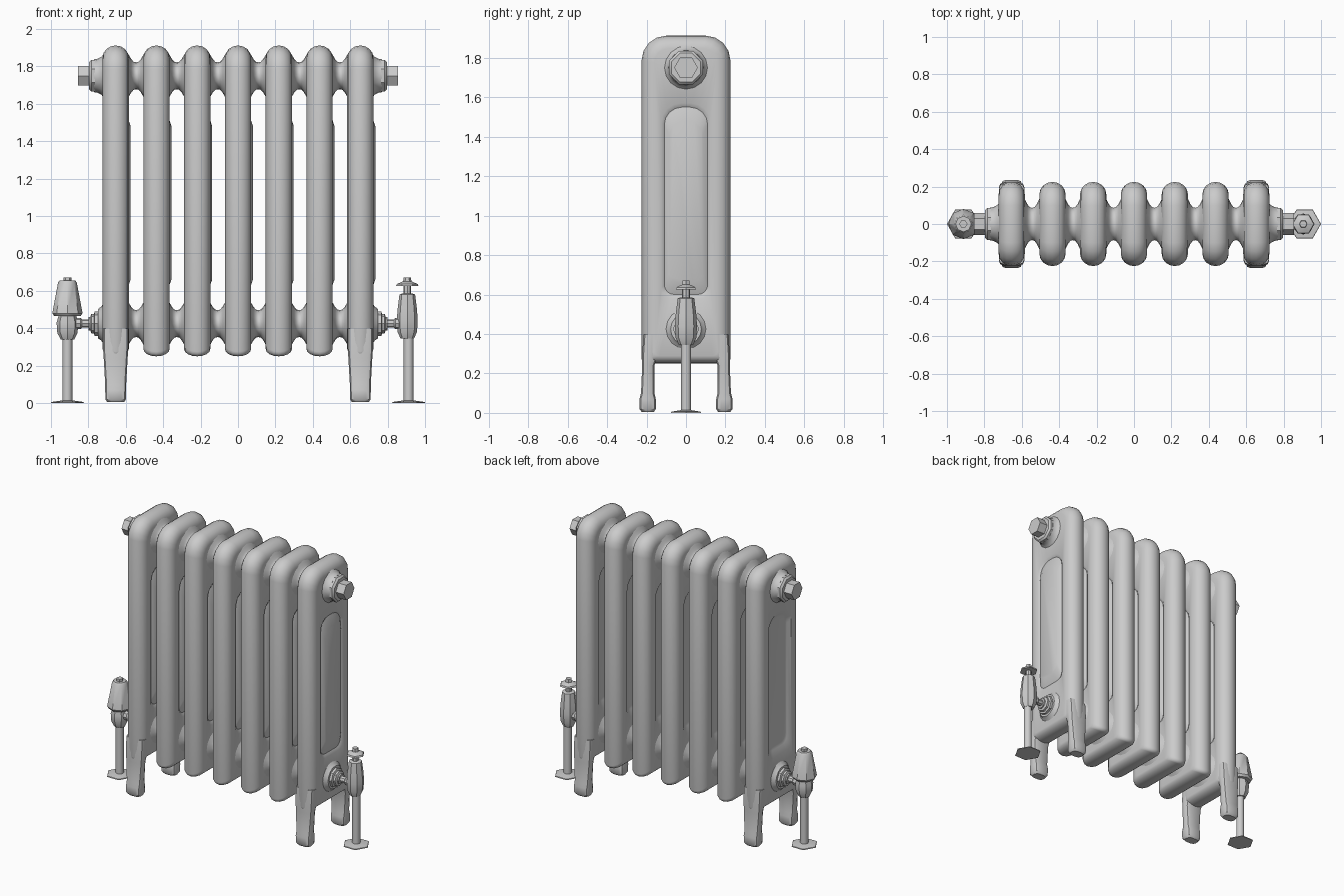
import bpy, bmesh
from math import sin, cos, pi, radians
from mathutils import Matrix, Vector

cube = bpy.data.objects.get("Cube")
if cube:
    bpy.data.objects.remove(cube)

paint = bpy.data.materials.new("grey_paint")
paint.use_nodes = True
paint.diffuse_color = (0.6, 0.6, 0.6, 1)
paint.node_tree.nodes["Principled BSDF"].inputs["Base Color"].default_value = (0.6, 0.6, 0.6, 1)

PITCH, HALF, TOP_HUB, LOW_HUB = 0.218, 0.07, 1.75, 0.425
made = []


def loft_mesh(name, rings):
    """Skin equal-length rings of points and cap both ends."""
    bm = bmesh.new()
    loops = [[bm.verts.new(p) for p in ring] for ring in rings]
    for a, b in zip(loops, loops[1:]):
        for i in range(len(a)):
            j = (i + 1) % len(a)
            bm.faces.new((a[i], a[j], b[j], b[i]))
    bm.faces.new(loops[0][::-1])
    bm.faces.new(loops[-1])
    bmesh.ops.recalc_face_normals(bm, faces=bm.faces)
    mesh = bpy.data.meshes.new(name)
    bm.to_mesh(mesh)
    bm.free()
    mesh.materials.append(paint)
    return mesh


def place(name, mesh, loc=(0, 0, 0)):
    ob = bpy.data.objects.new(name, mesh)
    ob.location = loc
    bpy.context.collection.objects.link(ob)
    made.append(ob)
    return ob


def rounded(u0, u1, v0, v1, r_low, r_high, steps=4):
    """Rounded rectangle in two axes with separate lower and upper radii."""
    pts = []
    corners = ((u1, v1, r_high, 0), (u0, v1, r_high, 1), (u0, v0, r_low, 2), (u1, v0, r_low, 3))
    for u, v, r, quarter in corners:
        cu = u - r if u == u1 else u + r
        cv = v - r if v == v1 else v + r
        for k in range(steps + 1):
            a = (quarter + k / steps) * pi / 2
            pts.append((cu + r * cos(a), cv + r * sin(a)))
    return pts


def lathe(name, profile, loc, sides=8, axis="Z", flip=1, y_scale=1, turn=0):
    """Turn a (radius, height) profile about an axis."""
    rings = []
    for r, h in profile:
        ring = []
        for i in range(sides):
            a = 2 * pi * i / sides + turn
            c, s = r * cos(a), r * sin(a)
            ring.append((c, s, h) if axis == "Z" else (h * flip, c * y_scale, s))
        rings.append(ring)
    return place(name, loft_mesh(name, rings), loc)


# Radiator section: rounded rim, sunken panel on one side, raised on the other
def section_ring(x, w, z0, z1, r0, r1):
    return [(x, y, z) for y, z in rounded(-w, w, z0, z1, r0, r1)]


rings = [section_ring(-0.045, 0.095, 0.64, 1.52, 0.05, 0.085),
         section_ring(-0.05, 0.105, 0.62, 1.54, 0.05, 0.09),
         section_ring(-HALF, 0.125, 0.58, 1.57, 0.05, 0.10)]
for k in range(-4, 5):
    a = k / 4 * pi / 2
    d = 0.065 * (1 - cos(a))
    rings.append(section_ring(HALF * sin(a), 0.225 - d, 0.25 + 0.6 * d, 1.912 - d,
                              0.025, 0.125 - d * 0.8))
rings += [section_ring(HALF, 0.125, 0.58, 1.57, 0.05, 0.10),
          section_ring(0.058, 0.11, 0.60, 1.55, 0.05, 0.09),
          section_ring(0.08, 0.085, 0.66, 1.48, 0.05, 0.07)]
section = loft_mesh("section", rings)
for i in range(7):
    place(f"section_{i + 1}", section, ((i - 3) * PITCH, 0, 0))

# Waisted hubs joining neighbouring sections
gap = PITCH / 2 - HALF
half_hub = [(0.125, -gap - 0.008), (0.105, -gap + 0.004), (0.088, -gap + 0.014), (0.075, -gap + 0.026)]
hub = half_hub + [(0.072, 0)] + [(r, -h) for r, h in reversed(half_hub)]
for i in range(6):
    for label, z in (("upper", TOP_HUB), ("lower", LOW_HUB)):
        lathe(f"{label}_hub_{i + 1}", hub, ((i - 2.5) * PITCH, 0, z), 16, "X", 1, 1.2)

# Legs under both end sections
for side, sx in (("left", 1), ("right", -1)):
    for end, sy in (("front", -1), ("back", 1)):
        leg = []
        for z, hx, y0, y1 in ((0.005, 0.045, 0.162, 0.225), (0.02, 0.055, 0.153, 0.236),
                              (0.07, 0.056, 0.153, 0.236), (0.10, 0.056, 0.16, 0.228),
                              (0.24, 0.064, 0.16, 0.222), (0.30, 0.068, 0.14, 0.222),
                              (0.40, 0.068, 0.12, 0.215)):
            leg.append([(x, y * sy, z) for x, y in rounded(-hx, hx, y0, y1, 0.025, 0.025, 2)])
        place(f"{side}_{end}_leg", loft_mesh("leg", leg), (sx * 3 * PITCH, 0, 0))

# End bosses, plugs and valves
for side, sx in (("left", 1), ("right", -1)):
    face = sx * (3 * PITCH + HALF)
    lathe(f"{side}_upper_boss", [(0.12, -0.01), (0.10, 0.008), (0.09, 0.03), (0.088, 0.045)],
          (face, 0, TOP_HUB), 16, "X", sx)
    lathe(f"{side}_collar", [(0.092, 0.04), (0.092, 0.06), (0.08, 0.072)],
          (face, 0, TOP_HUB), 8, "X", sx, 1, pi / 8)
    lathe(f"{side}_plug", [(0.06, 0.06), (0.06, 0.132)], (face, 0, TOP_HUB), 6, "X", sx)
    lathe(f"{side}_lower_boss", [(0.115, -0.01), (0.09, 0.008), (0.078, 0.025)],
          (face, 0, LOW_HUB), 16, "X", sx)
    lathe(f"{side}_lower_collar", [(0.066, 0.015), (0.066, 0.042), (0.052, 0.046),
                                   (0.052, 0.06), (0.036, 0.066), (0.036, 0.075)],
          (face, 0, LOW_HUB), 8, "X", sx)
    lathe(f"{side}_valve_inlet", [(0.022, 0.06), (0.022, 0.11), (0.03, 0.118), (0.03, 0.18)],
          (face, 0, LOW_HUB), 8, "X", sx)
    vx = sx * 0.912
    lathe(f"{side}_floor_plate", [(0.088, 0), (0.086, 0.006), (0.03, 0.014)], (vx, 0, 0), 6,
          turn=0 if sx > 0 else pi)
    lathe(f"{side}_pipe", [(0.026, 0.005), (0.026, 0.36)], (vx, 0, 0), 12)

lathe("right_valve_body", [(0.036, 0.34), (0.054, 0.375), (0.058, 0.43), (0.046, 0.47), (0.046, 0.5)],
      (-0.912, 0, 0), 8)
lathe("right_valve_handle", [(0.07, 0.465), (0.081, 0.48), (0.05, 0.645), (0.042, 0.655)],
      (-0.912, 0, 0), 8)
lathe("right_valve_nut", [(0.022, 0.65), (0.022, 0.672)], (-0.912, 0, 0), 6)
lathe("left_valve_body", [(0.036, 0.345), (0.052, 0.38), (0.056, 0.44), (0.052, 0.5),
                          (0.042, 0.58), (0.03, 0.585)], (0.905, 0, 0), 8)
lathe("left_valve_stem", [(0.02, 0.57), (0.02, 0.64)], (0.905, 0, 0), 8)
lathe("left_valve_cap", [(0.06, 0.625), (0.056, 0.636), (0.03, 0.648), (0.022, 0.65), (0.02, 0.672)],
      (0.905, 0, 0), 6)

bpy.ops.object.select_all(action="DESELECT")
for ob in made:
    ob.select_set(True)
bpy.context.view_layer.objects.active = made[0]
bpy.ops.object.shade_smooth_by_angle(angle=radians(38))
